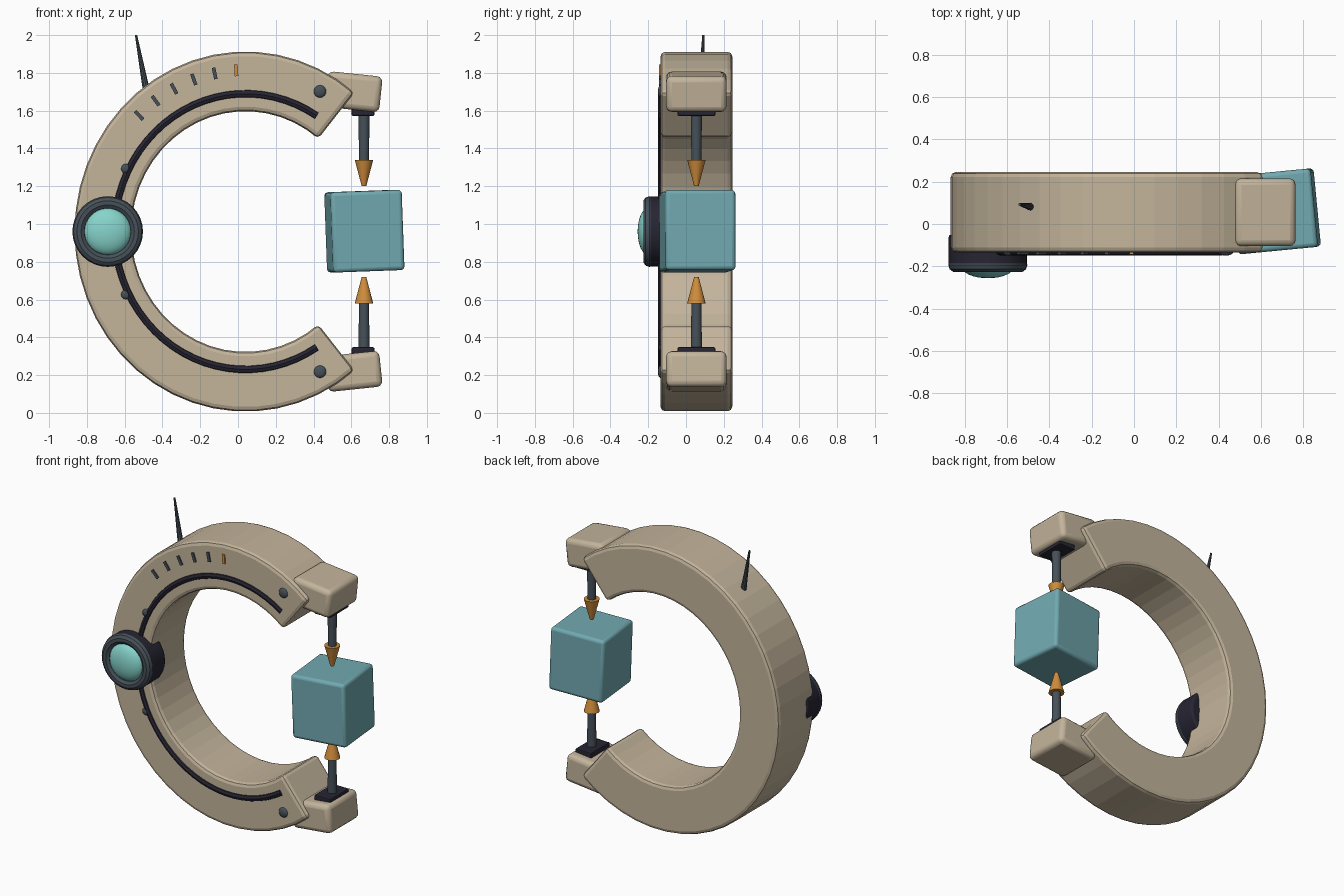
import bpy, bmesh
from math import sin, cos, pi, radians
from mathutils import Vector, Matrix

if "Cube" in bpy.data.objects:
    bpy.data.objects.remove(bpy.data.objects["Cube"])

CX, CY, CZ = 0.04, 0.055, 0.96   # centre of the clamp ring
SQUASH = 0.95                    # ring is slightly narrower in x
FRONT = -0.135                   # front face of the ring
ROD_X = 0.667


def material(name, rgb):
    m = bpy.data.materials.new(name)
    m.use_nodes = True
    m.diffuse_color = (*rgb, 1)
    m.node_tree.nodes["Principled BSDF"].inputs["Base Color"].default_value = (*rgb, 1)
    return m


TAN = material("tan", (0.55, 0.46, 0.33))
NAVY = material("dark navy", (0.02, 0.018, 0.032))
SLATE = material("slate grey", (0.062, 0.082, 0.1))
ORANGE = material("orange", (0.64, 0.27, 0.045))
TEAL = material("teal", (0.165, 0.40, 0.44))
AQUA = material("pale aqua", (0.24, 0.66, 0.60))


def finish(name, bm, mat, bevel=0, segments=2, smooth=False):
    bmesh.ops.recalc_face_normals(bm, faces=bm.faces)
    me = bpy.data.meshes.new(name)
    bm.to_mesh(me)
    bm.free()
    me.materials.append(mat)
    ob = bpy.data.objects.new(name, me)
    bpy.context.collection.objects.link(ob)
    if bevel:
        mod = ob.modifiers.new("Bevel", "BEVEL")
        mod.width, mod.segments = bevel, segments
        mod.limit_method, mod.angle_limit = "ANGLE", radians(35)
    if smooth:
        bpy.ops.object.select_all(action="DESELECT")
        ob.select_set(True)
        bpy.context.view_layer.objects.active = ob
        bpy.ops.object.shade_smooth_by_angle(angle=radians(35))
    return ob


def box(name, loc, size, mat, rot=None, bevel=0, segments=2, smooth=False):
    bm = bmesh.new()
    m = Matrix.Translation(loc) @ (rot or Matrix()) @ Matrix.Diagonal((*size, 1))
    bmesh.ops.create_cube(bm, size=1, matrix=m)
    return finish(name, bm, mat, bevel, segments, smooth)


def cone(name, a, b, r1, r2, mat, sides=16, bevel=0):
    a, b = Vector(a), Vector(b)
    d = b - a
    m = Matrix.Translation((a + b) / 2) @ d.to_track_quat("Z", "Y").to_matrix().to_4x4()
    bm = bmesh.new()
    bmesh.ops.create_cone(bm, cap_ends=True, segments=sides, radius1=r1,
                          radius2=r2, depth=d.length, matrix=m)
    return finish(name, bm, mat, bevel, smooth=True)


def dome(name, loc, r, depth, mat, sides=16):
    bm = bmesh.new()
    m = (Matrix.Translation(loc) @ Matrix.Diagonal((r, depth, r, 1))
         @ Matrix.Rotation(pi / 2, 4, "X"))
    bmesh.ops.create_uvsphere(bm, u_segments=sides, v_segments=sides // 2, radius=1, matrix=m)
    return finish(name, bm, mat, smooth=True)


def on_ring(r, degrees, y):
    a = radians(degrees)
    return Vector((CX + SQUASH * r * cos(a), y, CZ + r * sin(a)))


def sweep(name, profile, start, steps, mat, **kw):
    """Carry a (radius, y) profile round the ring from start to its mirror angle."""
    bm = bmesh.new()
    rings = []
    for i in range(steps + 1):
        ang = start + (360 - 2 * start) * i / steps
        rings.append([bm.verts.new(on_ring(r, ang, y)) for r, y in profile])
    n = len(profile)
    for p, q in zip(rings, rings[1:]):
        for j in range(n):
            k = (j + 1) % n
            bm.faces.new((p[j], p[k], q[k], q[j]))
    bm.faces.new(rings[0])
    bm.faces.new(rings[-1])
    return finish(name, bm, mat, **kw)


# Open ring body and the cable along its front
sweep("clamp_ring", [(0.637, FRONT), (0.953, FRONT), (0.953, 0.245), (0.637, 0.245)],
      50.5, 36, TAN, bevel=0.024)
tube = [(0.73 + 0.023 * cos(k * pi / 4), -0.125 + 0.023 * sin(k * pi / 4)) for k in range(8)]
sweep("front_cable", tube, 57, 48, NAVY, smooth=True)

# Jaw blocks, rods and tips, mirrored above and below the ring centre
for label, s in (("upper", 1), ("lower", -1)):
    def at(h, x=ROD_X):
        return (x, CY, CZ + s * h)
    box(label + "_jaw_block", at(0.74, 0.612), (0.29, 0.32, 0.19), TAN,
        Matrix.Rotation(s * radians(6), 4, "Y"), 0.03, 3, True)
    box(label + "_jaw_plate", at(0.635, 0.662), (0.12, 0.2, 0.045), NAVY, bevel=0.006)
    cone(label + "_rod", at(0.65), at(0.36), 0.03, 0.026, SLATE)
    cone(label + "_tip", at(0.38), at(0.24), 0.049, 0.012, ORANGE)
    # Bolts on the front face
    dome(label + "_end_bolt", (0.434, FRONT, CZ + s * 0.742), 0.033, 0.014, SLATE)
    dome(label + "_side_bolt", (-0.593, FRONT, CZ + s * 0.333), 0.026, 0.014, SLATE)

# Held cube, slightly askew
box("held_cube", (0.669, 0.06, 0.962), (0.38, 0.372, 0.425), TEAL,
    Matrix.Rotation(radians(5.5), 4, "Z") @ Matrix.Rotation(radians(-2.1), 4, "Y"),
    0.02, 3, True)

# Round lamp: housing, rim and lens
LX, LZ = -0.69, 0.96
cone("lamp_housing", (LX, -0.05, LZ), (LX, -0.2, LZ), 0.185, 0.185, NAVY, 32, 0.012)
bm = bmesh.new()
loops = []
for i in range(32):
    a = i * pi / 16
    loops.append([])
    for j in range(10):
        b = j * pi / 5
        r = 0.152 + 0.035 * cos(b)
        loops[-1].append(bm.verts.new((LX + r * cos(a), -0.193 + 0.035 * sin(b), LZ + r * sin(a))))
for i in range(32):
    p, q = loops[i], loops[(i + 1) % 32]
    for j in range(10):
        k = (j + 1) % 10
        bm.faces.new((p[j], p[k], q[k], q[j]))
finish("lamp_rim", bm, SLATE, smooth=True)
dome("lamp_lens", (LX, -0.2, LZ), 0.125, 0.056, AQUA, 32)

# Scale marks, the last one highlighted
for i in range(6):
    ang = 134 - 8.1 * i
    box("scale_mark_%d" % (i + 1), on_ring(0.855, ang, FRONT - 0.002), (0.062, 0.012, 0.019),
        ORANGE if i == 5 else SLATE, Matrix.Rotation(-radians(ang), 4, "Y"))

# Tapered antenna
cone("antenna", (-0.48, 0.08, 1.68), (-0.54, 0.092, 2.0), 0.02, 0.006, SLATE, 10)
